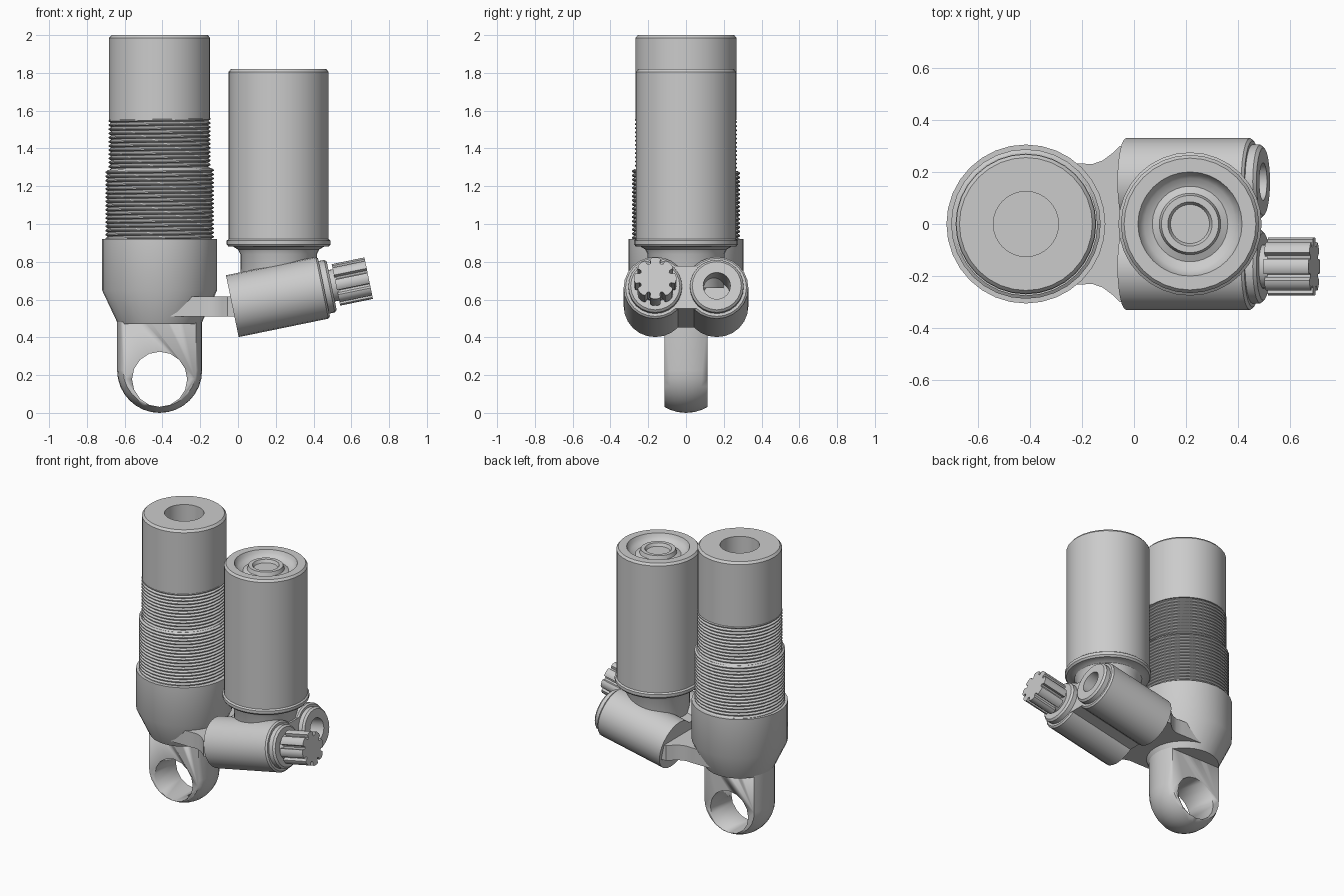
import bpy, bmesh
from math import pi, sin, cos, radians
from mathutils import Matrix

if "Cube" in bpy.data.objects:
    bpy.data.objects.remove(bpy.data.objects["Cube"])

GREY = (0.6, 0.6, 0.6, 1)
metal = bpy.data.materials.new("plain grey")
metal.use_nodes = True
metal.diffuse_color = GREY
metal.node_tree.nodes["Principled BSDF"].inputs["Base Color"].default_value = GREY

BODY_X, TANK_X = -0.415, 0.215


def finish(name, bm, matrix=Matrix(), smooth=32):
    bmesh.ops.remove_doubles(bm, verts=bm.verts, dist=0.0001)
    bmesh.ops.recalc_face_normals(bm, faces=bm.faces)
    bm.transform(matrix)
    mesh = bpy.data.meshes.new(name)
    bm.to_mesh(mesh)
    bm.free()
    mesh.materials.append(metal)
    obj = bpy.data.objects.new(name, mesh)
    bpy.context.collection.objects.link(obj)
    bpy.ops.object.select_all(action='DESELECT')
    obj.select_set(True)
    bpy.context.view_layer.objects.active = obj
    if smooth:
        bpy.ops.object.shade_smooth_by_angle(angle=radians(smooth))
    return obj


def lathe(name, profile, matrix=Matrix(), sides=32, lead=0.0, smooth=32):
    """Spin (radius, height) points about z; a lead makes it climb as a helix."""
    bm = bmesh.new()
    cols = []
    for i in range(sides + 1):
        a = 2 * pi * i / sides
        cols.append([bm.verts.new((r * cos(a), r * sin(a), z + lead * i / sides))
                     for r, z in profile])
    for c, d in zip(cols, cols[1:]):
        for j in range(len(profile) - 1):
            bm.faces.new((c[j], d[j], d[j + 1], c[j + 1]))
    return finish(name, bm, matrix, smooth)


def prism(name, outline, low, high, matrix=Matrix(), smooth=32):
    bm = bmesh.new()
    face = bm.faces.new([bm.verts.new((x, y, low)) for x, y in outline])
    new = bmesh.ops.extrude_face_region(bm, geom=[face])["geom"]
    tops = [v for v in new if isinstance(v, bmesh.types.BMVert)]
    bmesh.ops.translate(bm, verts=tops, vec=(0, 0, high - low))
    return finish(name, bm, matrix, smooth)


def cut(obj, cutter, operation):
    mod = obj.modifiers.new("cut", 'BOOLEAN')
    mod.object, mod.operation, mod.solver = cutter, operation, 'EXACT'
    bpy.context.view_layer.objects.active = obj
    bpy.ops.object.modifier_apply(modifier=mod.name)
    bpy.data.objects.remove(cutter)


def box(w, d):
    return [(-w, -d), (w, -d), (w, d), (-w, d)]


body = Matrix.Translation((BODY_X, 0, 0))
tank = Matrix.Translation((TANK_X, 0, 0))

# Main tube with collar, stepped core and bored top
lathe("main_body", [
    (0, 0.47), (0.22, 0.47), (0.305, 0.65), (0.305, 0.92), (0.275, 0.92),
    (0.275, 1.28), (0.258, 1.28), (0.258, 1.55), (0.268, 1.55), (0.268, 1.985),
    (0.255, 2.0), (0.125, 2.0), (0.125, 1.5), (0, 1.5)], body)

# Helical threads
PITCH = 0.022


def thread(name, low, high, root, crest):
    turns = int((high - low) / PITCH)
    profile = [(root, low)]
    for i in range(turns):
        z = low + i * PITCH
        profile += [(crest, z + PITCH * 0.35), (crest, z + PITCH * 0.6), (root, z + PITCH)]
    lathe(name, profile, body, lead=PITCH)


thread("lower_thread", 0.9, 1.28, 0.274, 0.287)
thread("upper_thread", 1.26, 1.55, 0.257, 0.27)

# Mounting eye: round-ended post, flattened front and back, then bored
R = 0.225
arc = [(R * sin(pi / 2 * i / 8), R - R * cos(pi / 2 * i / 8)) for i in range(9)]
eye = lathe("mounting_eye", arc + [(R, 0.52), (0, 0.52)], body, sides=32)
cut(eye, prism("eye_slab", box(0.4, 0.115), -0.2, 0.8, body), 'INTERSECT')
across = Matrix.Translation((BODY_X, 0, 0.178)) @ Matrix.Rotation(pi / 2, 4, 'X')
ring = [(0.146 * cos(2 * pi * i / 16), 0.146 * sin(2 * pi * i / 16)) for i in range(16)]
cut(eye, prism("eye_bore", ring, -0.4, 0.4, across), 'DIFFERENCE')
bpy.context.view_layer.objects.active = eye
bpy.ops.object.shade_smooth_by_angle(angle=radians(32))

# Reservoir with grooved cap, base flange and neck
lathe("reservoir", [
    (0, 1.785), (0.075, 1.785), (0.085, 1.805), (0.11, 1.805), (0.118, 1.78),
    (0.145, 1.768), (0.175, 1.78), (0.192, 1.8), (0.2, 1.82), (0.253, 1.82),
    (0.265, 1.805), (0.265, 0.92), (0.275, 0.912), (0.275, 0.892), (0.265, 0.88),
    (0.24, 0.88), (0.215, 0.865), (0.203, 0.84), (0.2, 0.66), (0, 0.66)], tank)

# Bridge arm flaring towards the valve block
side = [(-0.4, 0.232), (-0.2, 0.232), (-0.16, 0.23), (-0.12, 0.244),
        (-0.085, 0.27), (-0.055, 0.3), (0.03, 0.3)]
prism("bridge_arm", side + [(x, -y) for x, y in reversed(side)], 0.51, 0.615)

# Tilted valve block: local z runs along the barrels
TILT = radians(90 - 11.6)


def tilted(y):
    return Matrix.Translation((-0.03, y, 0.565)) @ Matrix.Rotation(TILT, 4, 'Y')


barrel = [(0, 0), (0.167, 0), (0.167, 0.485), (0.157, 0.495), (0.142, 0.495),
          (0.142, 0.525), (0.13, 0.537)]
lathe("front_barrel", barrel + [(0.085, 0.537), (0.085, 0.57), (0, 0.57)], tilted(-0.163), 24)
lathe("back_barrel", barrel + [(0.072, 0.537), (0.072, 0.27), (0, 0.27)], tilted(0.163), 24)
prism("barrel_web", box(0.115, 0.06), 0.0, 0.495, tilted(0))

# Fluted adjuster knob
TEETH = 8
shape = [(-0.34, 0.107), (-0.18, 0.112), (0, 0.112), (0.18, 0.112), (0.34, 0.107),
         (0.36, 0.087), (0.5, 0.08), (0.64, 0.087)]
flutes = []
for t in range(TEETH):
    for step, r in shape:
        a = 2 * pi * (t + step) / TEETH
        flutes.append((r * cos(a), r * sin(a)))
prism("adjuster_knob", flutes, 0.56, 0.737, tilted(-0.163))
